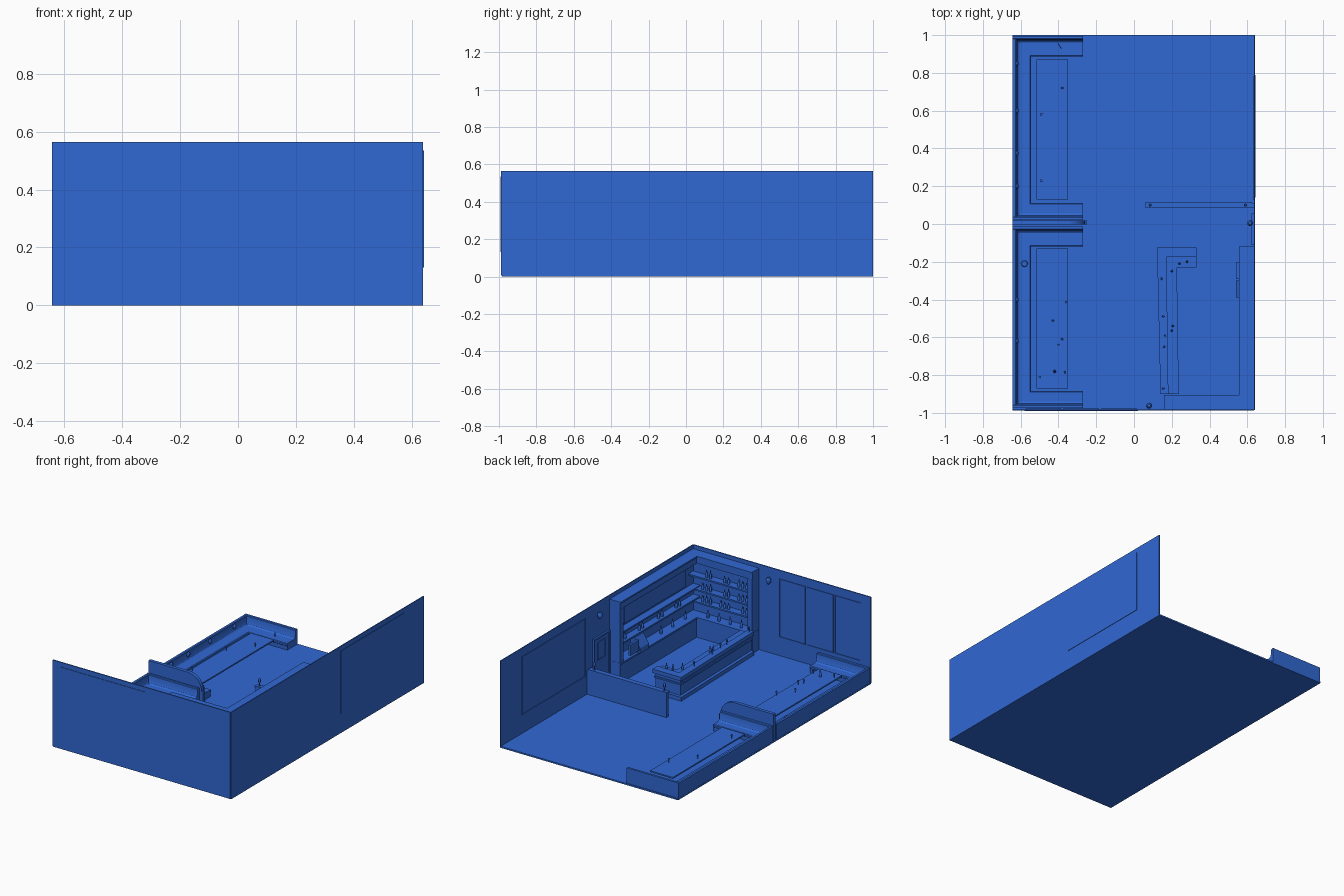
import bpy, bmesh, math, random
from mathutils import Vector

if "Cube" in bpy.data.objects:
    bpy.data.objects.remove(bpy.data.objects["Cube"])
random.seed(4)

blue = bpy.data.materials.new("blue")
blue.diffuse_color = (0.03, 0.14, 0.65, 1)
blue.use_nodes = True
blue.node_tree.nodes["Principled BSDF"].inputs["Base Color"].default_value = blue.diffuse_color


def mesh_obj(name, bm, smooth=0):
    bmesh.ops.recalc_face_normals(bm, faces=bm.faces)
    me = bpy.data.meshes.new(name)
    bm.to_mesh(me)
    bm.free()
    me.materials.append(blue)
    ob = bpy.data.objects.new(name, me)
    bpy.context.collection.objects.link(ob)
    if smooth:
        bpy.context.view_layer.objects.active = ob
        ob.select_set(True)
        bpy.ops.object.shade_smooth_by_angle(angle=math.radians(smooth))
        ob.select_set(False)
    return ob


def box(name, x0, x1, y0, y1, z0, z1):
    bm = bmesh.new()
    bmesh.ops.create_cube(bm, size=1)
    for v in bm.verts:
        v.co = Vector((x1 if v.co.x > 0 else x0, y1 if v.co.y > 0 else y0,
                       z1 if v.co.z > 0 else z0))
    return mesh_obj(name, bm)


def prism(name, pts, offset, smooth=0):
    """Closed outline swept along an offset vector, capped at both ends."""
    bm = bmesh.new()
    a = [bm.verts.new(p) for p in pts]
    b = [bm.verts.new(Vector(p) + Vector(offset)) for p in pts]
    for i in range(len(a)):
        j = (i + 1) % len(a)
        bm.faces.new((a[i], a[j], b[j], b[i]))
    bm.faces.new(a[::-1])
    bm.faces.new(b)
    return mesh_obj(name, bm, smooth)


def slab(name, outline, z0, z1):
    return prism(name, [(x, y, z0) for x, y in outline], (0, 0, z1 - z0))


def lathe(name, profile, loc, n=10):
    bm = bmesh.new()
    rings = [[bm.verts.new((loc[0] + r * math.cos(2 * math.pi * i / n),
                            loc[1] + r * math.sin(2 * math.pi * i / n), loc[2] + z))
              for i in range(n)] for r, z in profile]
    for a, b in zip(rings, rings[1:]):
        for i in range(n):
            bm.faces.new((a[i], a[(i + 1) % n], b[(i + 1) % n], b[i]))
    bm.faces.new(rings[0])
    bm.faces.new(rings[-1])
    return mesh_obj(name, bm, 40)


def bottle(x, y, z, h=0.045, r=0.008):
    lathe("bottle", [(r, 0), (r, h * .55), (r * .4, h * .72), (r * .35, h)], (x, y, z))


def glass(x, y, z, h=0.03):
    lathe("glass", [(.006, 0), (.0015, .003), (.0015, h * .45), (.006, h * .65), (.005, h)], (x, y, z))


def sconce(x, y):
    lathe("wall_lamp", [(.006, 0), (.014, .012), (.016, .03), (.008, .042)], (x, y, 0.465), 12)


def frame(name, across_x, a0, a1, d0, d1, z0, z1, t=0.007):
    """Four bars around an opening in a wall facing x or y."""
    for a, b, c, d in ((a0, a0 + t, z0, z1), (a1 - t, a1, z0, z1),
                       (a0 + t, a1 - t, z0, z0 + t), (a0 + t, a1 - t, z1 - t, z1)):
        box(name, *((a, b, d0, d1) if across_x else (d0, d1, a, b)), c, d)


# Room shell with thin walls
box("floor", -0.643, 0.64, -0.985, 1.0, 0, 0.01)
box("right_wall", 0.634, 0.64, -0.985, 1.0, 0.005, 0.565)
box("front_wall", -0.643, 0.634, -0.988, -0.980, 0.005, 0.565)

# Windows: pane outside, framed panels inside
box("front_window", -0.58, 0.02, -0.991, -0.982, 0.13, 0.535)
box("side_window", 0.636, 0.643, 0.14, 0.79, 0.13, 0.535)
for i in range(3):
    frame("front_window_frame", True, -0.575 + i * .2, -0.385 + i * .2, -0.981, -0.976, 0.13, 0.51, 0.005)
frame("side_window_frame", False, 0.13, 0.78, 0.63, 0.635, 0.13, 0.51, 0.005)

# Door with small window in the right wall
box("door", 0.628, 0.635, -0.10, 0.045, 0.01, 0.335)
frame("door_frame", False, -0.11, 0.055, 0.622, 0.635, 0.01, 0.345, 0.01)
frame("door_window", False, -0.07, 0.015, 0.624, 0.63, 0.19, 0.31)
sconce(0.615, 0.005)
sconce(0.08, -0.962)

# Half-height partition with two lamps on top
box("partition", 0.063, 0.634, 0.088, 0.112, 0.01, 0.168)
box("partition_cap", 0.06, 0.625, 0.084, 0.116, 0.165, 0.175)
for x in (0.085, 0.59):
    lathe("partition_lamp", [(.006, 0), (.003, .006), (.003, .02), (.008, .026), (.008, .042), (.004, .05)],
          (x, 0.1, 0.175))


# Back bar: L-shaped cabinet, posts and header in the corner
def corner_l(d):
    return [(0.634, -0.98), (0.634, -0.12), (0.64 - d, -0.12), (0.64 - d, -0.99 + d), (0.16, -0.99 + d), (0.16, -0.98)]


slab("back_cabinet", corner_l(0.080), 0.01, 0.13)
slab("back_counter", corner_l(0.085), 0.13, 0.142)
slab("back_header", corner_l(0.080), 0.49, 0.53)
slab("back_crown", corner_l(0.085), 0.53, 0.54)
box("back_post", 0.559, 0.634, -0.155, -0.121, 0.142, 0.49)
box("back_post", 0.161, 0.195, -0.98, -0.909, 0.142, 0.49)
box("mirror", 0.618, 0.634, -0.88, -0.25, 0.335, 0.475)
for z in (0.235, 0.305):
    box("side_shelf", 0.585, 0.634, -0.98, -0.155, z, z + 0.01)
for z in (0.22, 0.30, 0.385):
    box("front_shelf", 0.195, 0.634, -0.98, -0.93, z, z + 0.01)
    for g in (0.23, 0.36, 0.49):
        for i in range(random.choice((2, 3))):
            bottle(g + i * .028, -0.952, z + .01, random.uniform(.038, .05))
for g in (-.8, -.62, -.42, -.24):
    for i in range(2):
        bottle(0.607, g + i * .035, 0.245)
for y in (-.85, -.72, -.6):
    bottle(0.60, y, 0.142, .05)
for x in (.26, .34, .42, .5):
    bottle(x, -0.94, 0.142, .05)

# Cash register
prism("register", [(0.54, -0.39, .142), (0.61, -0.39, .142), (0.61, -0.39, .235), (0.58, -0.39, .235),
                   (0.54, -0.39, .175)], (0, 0.09, 0))
box("register_screen", 0.54, 0.555, -0.29, -0.20, 0.165, 0.235)


# Bar counter: foot, body, raised outer ledge and inner worktop
def bar_l(a, b, inset=0.0):
    """L outline between outer offset a and inner offset b."""
    return [(0.122 + a, -0.125 - a), (0.33 - inset, -0.125 - a), (0.33 - inset, -0.125 - b),
            (0.122 + b, -0.125 - b), (0.132 + b, -0.9), (0.14 + a, -0.9)]


slab("bar_foot", bar_l(0.0, 0.10), 0.01, 0.035)
slab("bar_body", bar_l(0.02, 0.095, 0.01), 0.035, 0.14)
slab("bar_trim", bar_l(0.012, 0.06, 0.004), 0.105, 0.115)
slab("bar_worktop", bar_l(0.04, 0.105), 0.135, 0.147)
slab("bar_ledge", bar_l(0.0, 0.05), 0.14, 0.165)
for x, y in ((.145, -.29), (.155, -.49), (.165, -.59), (.16, -.65), (.155, -.87)):
    glass(x, y, 0.165, .035)
for x, y in ((.2, -.25), (.24, -.21), (.28, -.2), (.205, -.54), (.2, -.565)):
    bottle(x, y, 0.147, .042, .006)


# Booths: cushioned benches on three sides around a long low table
def bench(name, origin, inward, length, depth, h):
    """Seat profile with a curved back, swept along a length vector."""
    prof = [(0, .01), (depth - .006, .01), (depth - .006, .035), (depth, .04), (depth, .05), (depth - .005, .054),
            (.035, .054), (.026, .06), (.021, .072), (.018, h - .004), (.014, h), (0, h)]
    o, d = Vector(origin), Vector(inward)
    prism(name, [o + d * p + Vector((0, 0, z)) for p, z in prof], length, 25)


for y0, y1 in ((0.02, 0.995), (-0.975, -0.012)):
    bench("back_bench", (-0.642, y0, 0), (1, 0, 0), (0, y1 - y0, 0), 0.097, 0.108)
    bench("end_bench", (-0.641, y0, 0), (0, 1, 0), (0.371, 0, 0), 0.09, 0.11)
    bench("end_bench", (-0.641, y1, 0), (0, -1, 0), (0.371, 0, 0), 0.108, 0.11)
    ty0, ty1 = (0.13, 0.87) if y0 > 0 else (-0.87, -0.13)
    box("table_top", -0.515, -0.35, ty0, ty1, 0.056, 0.065)
    for y in (ty0 + .1, ty1 - .1):
        box("table_leg", -0.45, -0.415, y - .02, y + .02, 0.01, 0.056)

# Divider between booths with a rounded front corner
arc = [(-0.36 + .10 * math.sin(i * math.pi / 16), 0.085 + .10 * math.cos(i * math.pi / 16)) for i in range(9)]
prism("booth_divider", [(x, -0.003, z) for x, z in [(-0.643, .005), (-0.643, .185)] + arc + [(-0.26, .005)]],
      (0, 0.022, 0), 25)
box("divider_post", -0.27, -0.25, -0.002, 0.018, 0.01, 0.085)

# Round cushion buttons on the backrests
for y in (.85, .6, .375, .2, -.4, -.62):
    bm = bmesh.new()
    bmesh.ops.create_uvsphere(bm, u_segments=12, v_segments=8, radius=1)
    for v in bm.verts:
        v.co = Vector((-0.62 + v.co.x * .008, y + v.co.y * .017, .086 + v.co.z * .015))
    mesh_obj("back_cushion", bm, 40)

# Loose items on seats and tables
lathe("seat_pad", [(.015, 0), (.018, .006), (.015, .012)], (-0.58, -0.21, .054), 8)
prism("seat_bag", [(-.405, .955, .054), (-.398, .955, .054), (-.382, .93, .054), (-.389, .93, .054)], (0, 0, .012))
for x, y in ((-.49, .58), (-.38, .72), (-.49, .23), (-.43, -.51), (-.36, -.415),
             (-.4, -.64), (-.38, -.61), (-.365, -.785), (-.5, -.81)):
    glass(x, y, 0.065)
bottle(-.42, -.78, 0.065)
